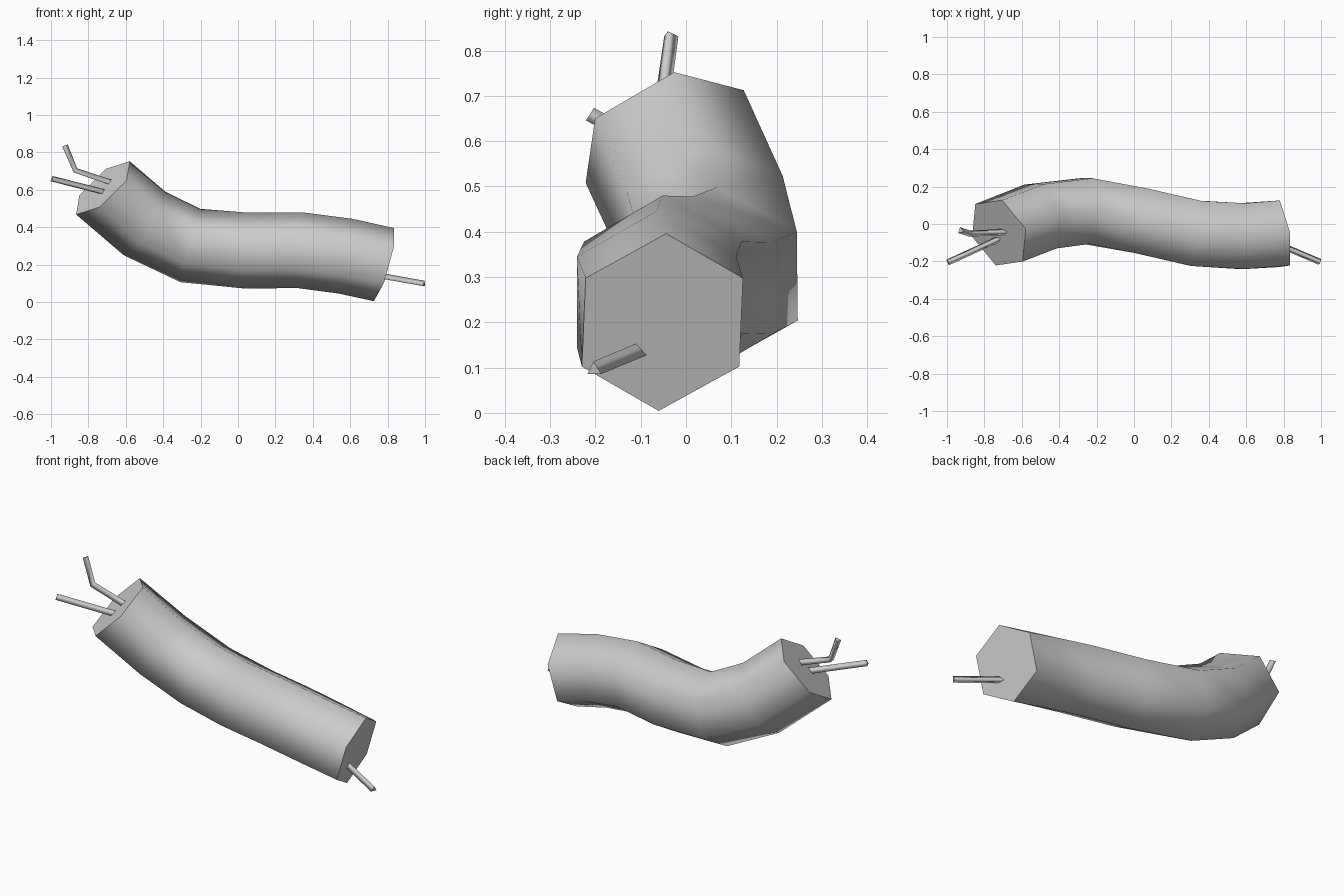
import bpy, bmesh, math
from mathutils import Vector

if "Cube" in bpy.data.objects:
    bpy.data.objects.remove(bpy.data.objects["Cube"])

grey = bpy.data.materials.new("plain_grey")
grey.diffuse_color = (0.6, 0.6, 0.6, 1)
grey.use_nodes = True
grey.node_tree.nodes["Principled BSDF"].inputs["Base Color"].default_value = grey.diffuse_color


def sweep(name, points, sides, radius, hints=None, start=None, end=None):
    """Sweep a polygon along points: smooth sides, flat caps.
    hints holds the sideways lean of the first corner for each ring."""
    pts = [Vector(p) for p in points]
    last = len(pts) - 1
    bm = bmesh.new()
    rings = []
    for i, p in enumerate(pts):
        t = pts[min(i + 1, last)] - pts[max(i - 1, 0)]
        if i == 0 and start:
            t = Vector(start)
        if i == last and end:
            t = Vector(end)
        t.normalize()
        up = Vector((0, hints[i] if hints else 0, 1))
        up = (up - t * up.dot(t)).normalized()
        side = t.cross(up)
        rings.append([bm.verts.new(p + radius * (math.cos(a) * up + math.sin(a) * side))
                      for a in (2 * math.pi * k / sides for k in range(sides))])
    for a, b in zip(rings, rings[1:]):
        for k in range(sides):
            n = (k + 1) % sides
            bm.faces.new((a[k], a[n], b[n], b[k])).smooth = True
    bm.faces.new(rings[0][::-1])
    bm.faces.new(rings[-1])
    bmesh.ops.recalc_face_normals(bm, faces=bm.faces[:])
    mesh = bpy.data.meshes.new(name)
    bm.to_mesh(mesh)
    bm.free()
    mesh.materials.append(grey)
    obj = bpy.data.objects.new(name, mesh)
    bpy.context.collection.objects.link(obj)
    return obj


# Bent six-sided sleeve
sweep("cable_sleeve",
      [(-0.722, -0.047, 0.61), (-0.50, 0.04, 0.42), (-0.255, 0.07, 0.302),
       (0.04, 0.017, 0.275), (0.33, -0.05, 0.277), (0.575, -0.065, 0.245),
       (0.78, -0.052, 0.20)],
      6, 0.203, hints=[-0.19, -0.1, 0, 0, 0, 0, 0],
      start=(0.635, 0.343, -0.69), end=(0.96, 0.15, -0.27))

# Loose three-sided wires at both ends
sweep("straight_wire", [(-0.70, -0.07, 0.58), (-0.995, -0.205, 0.655)], 3, 0.019)
sweep("bent_wire", [(-0.68, -0.042, 0.635), (-0.872, -0.052, 0.70), (-0.927, -0.035, 0.835)],
      3, 0.019)
sweep("end_wire", [(0.74, -0.095, 0.14), (0.995, -0.203, 0.095)], 3, 0.019)
